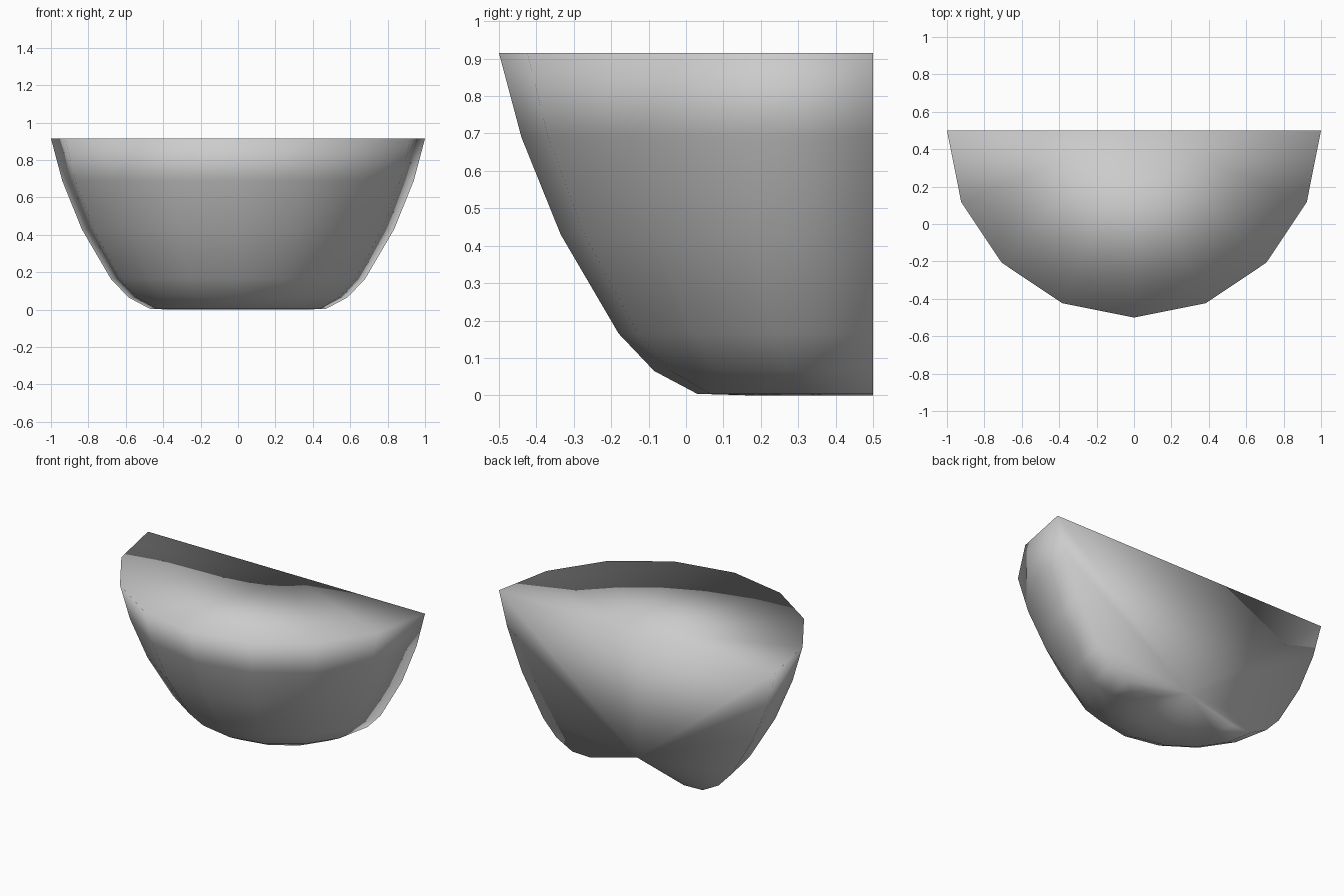
import bpy
import bmesh
from math import pi
from mathutils import Vector

cube = bpy.data.objects.get("Cube")
if cube:
    bpy.data.objects.remove(cube, do_unlink=True)

# Plain grey material
GREY = (0.6, 0.6, 0.6, 1.0)
grey = bpy.data.materials.new("plain grey")
grey.use_nodes = True
grey.diffuse_color = GREY
grey.node_tree.nodes["Principled BSDF"].inputs["Base Color"].default_value = GREY

# Cross-section (radius, height): flat top, curved wall, foot, hollow underside
PROFILE = [(0, 0.915), (1, 0.915), (0.94, 0.69), (0.835, 0.43), (0.68, 0.165),
           (0.585, 0.065), (0.47, 0.004), (0.335, 0), (0, 0.09)]
BACK = 0.5
SIDES = 8

# Half bowl: the cross-section swept half a turn around the middle of the back
bm = bmesh.new()
verts = [bm.verts.new((r, BACK, z)) for r, z in PROFILE]
edges = [bm.edges.new(pair) for pair in zip(verts, verts[1:])]
bmesh.ops.spin(bm, geom=verts + edges, cent=(0, BACK, 0), axis=(0, 0, 1),
               angle=-pi, steps=SIDES)
bmesh.ops.remove_doubles(bm, verts=bm.verts[:], dist=0.0005)

# Flat back: a fan from the middle of the underside to the open border
tip = Vector((0, BACK, PROFILE[-1][1]))
hub = min(bm.verts, key=lambda v: (v.co - tip).length)
for edge in [e for e in bm.edges if e.is_boundary and hub not in e.verts]:
    bm.faces.new((hub, *edge.verts))

bmesh.ops.recalc_face_normals(bm, faces=bm.faces[:])
for face in bm.faces:
    face.smooth = True

mesh = bpy.data.meshes.new("half_bowl")
bm.to_mesh(mesh)
bm.free()
mesh.materials.append(grey)
bowl = bpy.data.objects.new("half_bowl", mesh)
bpy.context.collection.objects.link(bowl)
